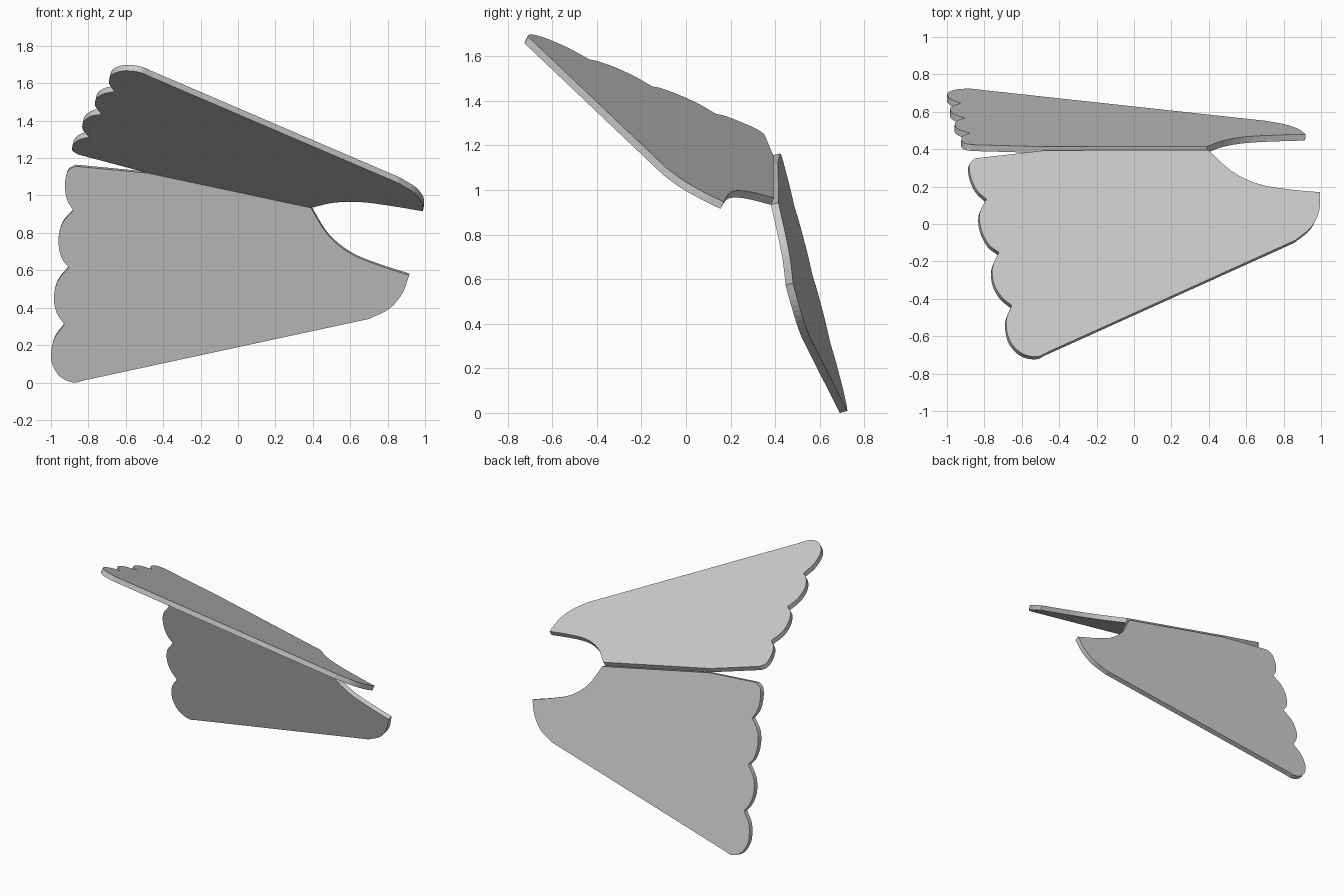
import bpy, bmesh
from mathutils import Vector, Matrix

if "Cube" in bpy.data.objects:
    bpy.data.objects.remove(bpy.data.objects["Cube"])

THICK = 0.035
hinge = Vector((0.39, 0.381, 0.934))
axis = Vector((-1, -0.002, 0.213)).normalized()
n_low = Vector((0.053, 1, 0.2586)).normalized()   # outward side of lower wing
n_up = Vector((0.212, 0.48, 1)).normalized()      # outward side of upper wing


def smooth(pts, steps=4):
    """Catmull-Rom curve through pts, last point left to the next run."""
    p = [Vector(a) for a in pts]
    p = [2 * p[0] - p[1]] + p + [2 * p[-1] - p[-2]]
    out = []
    for a, b, c, d in zip(p, p[1:], p[2:], p[3:]):
        for i in range(steps):
            t = i / steps
            out.append(0.5 * (2 * b + (c - a) * t + (2 * a - 5 * b + 4 * c - d) * t * t
                              + (3 * b - a - 3 * c + d) * t ** 3))
    return out


# Wing outline seen from the front (x, z), one run per smooth edge
runs = [
    [(0.39, 0.934), (0.48, 0.79), (0.60, 0.69), (0.75, 0.627), (0.915, 0.574)],
    [(0.915, 0.574), (0.88, 0.478), (0.81, 0.395), (0.70, 0.34)],
    [(-0.82, 0.012), (-0.88, 0.0), (-0.95, 0.03), (-0.99, 0.09), (-1.0, 0.155),
     (-0.98, 0.24), (-0.928, 0.31)],
    [(-0.928, 0.31), (-0.968, 0.37), (-0.985, 0.45), (-0.965, 0.54), (-0.905, 0.615)],
    [(-0.905, 0.615), (-0.945, 0.67), (-0.96, 0.76), (-0.94, 0.85), (-0.88, 0.92)],
    [(-0.88, 0.92), (-0.915, 0.98), (-0.925, 1.06), (-0.91, 1.13), (-0.87, 1.156)],
]
outline = []
for r in runs:
    outline += smooth(r)
    outline.append(Vector(r[-1]))
outline.append(Vector((-0.48, 1.119)))

# Drop duplicate joints, then project the outline onto the lower wing plane
clean = [p for i, p in enumerate(outline) if (p - outline[i - 1]).length > 1e-4]
base = [Vector((p.x, hinge.y - (n_low.x * (p.x - hinge.x) + n_low.z * (p.y - hinge.z)) / n_low.y, p.y))
        for p in clean]


def wing(name, pts, normal):
    bm = bmesh.new()
    face = bm.faces.new([bm.verts.new(p) for p in pts])
    ext = bmesh.ops.extrude_face_region(bm, geom=[face], use_keep_orig=True)
    verts = [g for g in ext["geom"] if isinstance(g, bmesh.types.BMVert)]
    bmesh.ops.translate(bm, vec=normal * THICK, verts=verts)
    bmesh.ops.recalc_face_normals(bm, faces=bm.faces)
    me = bpy.data.meshes.new(name)
    bm.to_mesh(me)
    bm.free()
    ob = bpy.data.objects.new(name, me)
    bpy.context.collection.objects.link(ob)


# Lower wing, and its reflection in the plane that bisects the hinge
wing("lower_wing", base, n_low)
v_low = axis.cross(n_low)
v_up = n_up.cross(axis)
m = (v_up - v_low).normalized()
mirror = [p - 2 * m.dot(p - hinge) * m for p in base]
wing("upper_wing", mirror, n_low - 2 * m.dot(n_low) * m)
